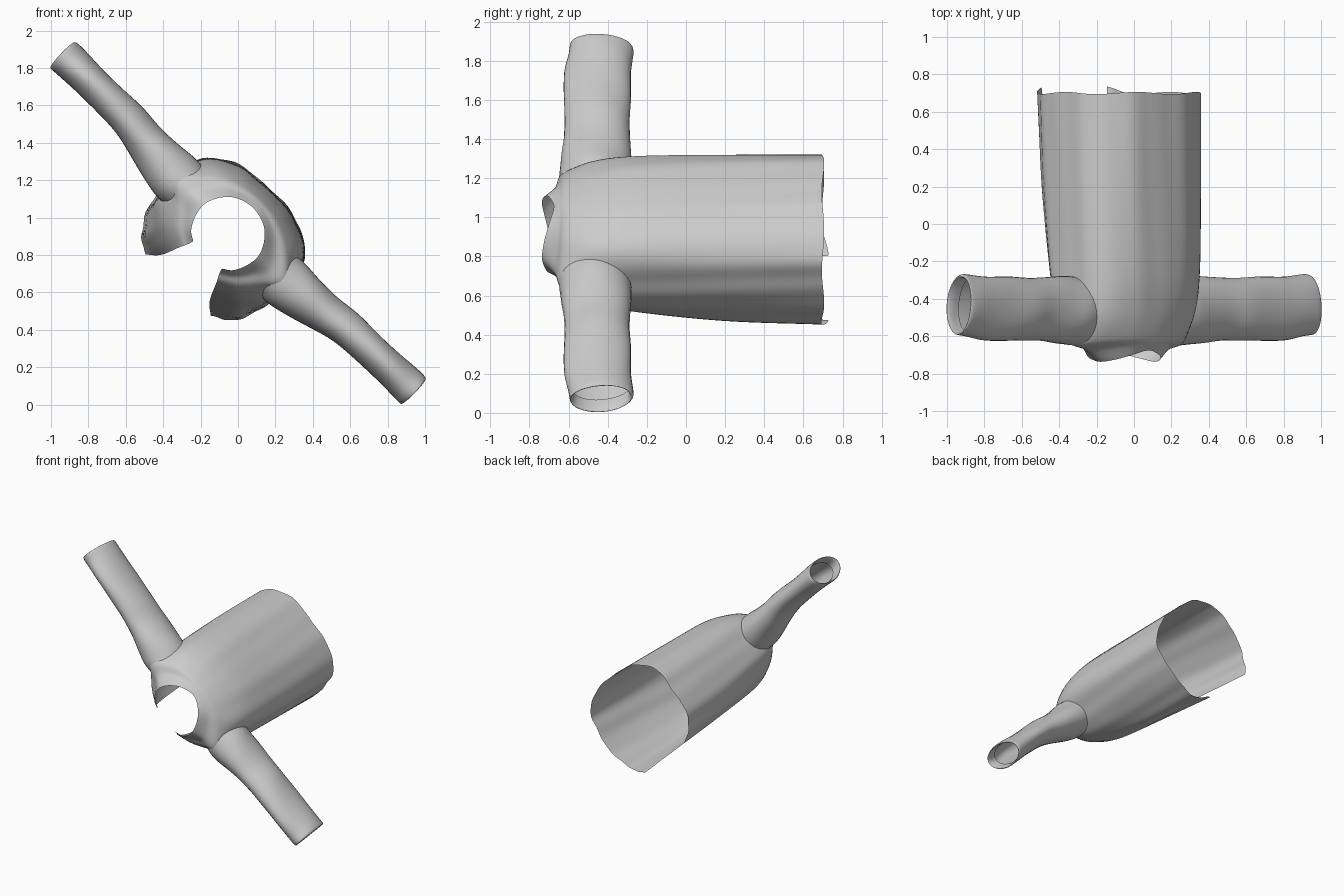
import bpy, bmesh, math
from mathutils import Vector

if "Cube" in bpy.data.objects:
    bpy.data.objects.remove(bpy.data.objects["Cube"])

# garment axes: u runs along the sleeves, v points out of the back, y runs down to the hem
U = Vector((0.722, 0, -0.692))
V = Vector((0.692, 0, 0.722))
C = Vector((0, 0, 0.97))


def place(u, v, y):
    return C + U * u + V * v + Vector((0, y, 0))


def smooth_path(pts, n):
    """Catmull-Rom through pts, n steps per span."""
    out = []
    for i in range(len(pts) - 1):
        a, b = Vector(pts[i]), Vector(pts[i + 1])
        p = Vector(pts[i - 1]) if i else a * 2 - b
        q = Vector(pts[i + 2]) if i + 2 < len(pts) else b * 2 - a
        for k in range(n):
            t = k / n
            out.append(0.5 * (2 * a + (b - p) * t + (2 * p - 5 * a + 4 * b - q) * t * t
                              + (3 * a - p - 3 * b + q) * t ** 3))
    return out + [Vector(pts[-1])]


def sheet(name, rows, closed=False, skip=None):
    """Surface through rows of (u, v, y) points."""
    bm = bmesh.new()
    grid = [[bm.verts.new(place(*p)) for p in r] for r in rows]
    n = len(rows[0])
    for j in range(len(rows) - 1):
        for i in range(n if closed else n - 1):
            k = (i + 1) % n
            pts = (rows[j][i], rows[j][k], rows[j + 1][k], rows[j + 1][i])
            if skip and all(skip(p) for p in pts):
                continue
            bm.faces.new((grid[j][i], grid[j][k], grid[j + 1][k], grid[j + 1][i]))
    bmesh.ops.delete(bm, geom=[v for v in bm.verts if not v.link_faces], context='VERTS')
    bmesh.ops.recalc_face_normals(bm, faces=bm.faces)
    me = bpy.data.meshes.new(name)
    bm.to_mesh(me)
    bm.free()
    for f in me.polygons:
        f.use_smooth = True
    ob = bpy.data.objects.new(name, me)
    bpy.context.collection.objects.link(ob)
    return ob


# half cross-sections from centre back round to the open front edge: y, then (u, v)
halves = [
    (-0.70, [(0, .115), (.10, .09), (.165, .03), (.20, -.05), (.19, -.13), (.155, -.20), (.106, -.235)]),
    (-0.675, [(0, .145), (.13, .115), (.22, .05), (.29, -.055), (.24, -.145), (.18, -.22), (.115, -.265)]),
    (-0.635, [(0, .175), (.16, .15), (.29, .075), (.40, -.055), (.32, -.155), (.23, -.25), (.135, -.305)]),
    (-0.50, [(0, .215), (.18, .195), (.345, .11), (.405, -.055), (.38, -.195), (.28, -.30), (.155, -.355)]),
    (-0.25, [(0, .24), (.20, .22), (.37, .12), (.41, -.055), (.395, -.215), (.30, -.335), (.17, -.39)]),
    (0.20, [(0, .245), (.21, .225), (.378, .12), (.42, -.05), (.40, -.24), (.32, -.38), (.195, -.425)]),
    (0.70, [(0, .25), (.21, .23), (.38, .118), (.42, -.05), (.408, -.25), (.337, -.395), (.24, -.46)]),
]
sections = []
for y, half in halves:
    full = [(-u, v) for u, v in reversed(half)] + half[1:]
    row = []
    for u, v in full:
        dy = 0
        # shoulders slope down to front and back of the ridge
        if y < -.4:
            dy = 0.15 * abs(v + .05)
        # collar stands up at the sides of the neck, hem corners drop
        if y == -0.70:
            dy = 0.17 * abs(v + .03) - 0.04 * min(1, abs(u) / .19)
        if y == 0.70 and v < -.44:
            dy = 0.03
        row.append((u, v, y + dy))
    sections.append(smooth_path(row, 7))

columns = [smooth_path(c, 7) for c in zip(*sections)]
rows = [list(r) for r in zip(*columns)]

# long soft folds down the body
for j, r in enumerate(rows):
    f = max(0, min(1, (j - 10) / 28))
    for i, p in enumerate(r):
        s = 1 + f * (0.008 * math.sin(i * 0.6) + 0.006 * math.sin(i * 1.1 + p.z * 2))
        r[i] = Vector((p.x * s, (p.y + .08) * s - .08, p.z + 0.006 * f * math.sin(i * .4)))


def in_armhole(p):
    return abs(p.x) > .3 and ((p.y + .055) / .12) ** 2 + ((p.z + .45) / .15) ** 2 < 1


sheet("body", rows, skip=in_armhole)

# sleeve rings: u, v centre, y centre, v radius, y radius (last ones turn in at the cuff)
rings = [(.32, -.055, -.468, .14, .18), (.41, -.055, -.465, .145, .183), (.52, -.045, -.46, .13, .18),
         (.66, -.028, -.452, .11, .169), (.80, -.006, -.455, .099, .167), (.95, 0, -.455, .092, .172),
         (1.10, .002, -.45, .092, .170), (1.22, .002, -.437, .097, .165), (1.285, .002, -.434, .098, .163),
         (1.298, .002, -.434, .091, .155), (1.27, .002, -.434, .084, .147), (1.22, .002, -.434, .082, .145)]
for side, name in ((-1, "left_sleeve"), (1, "right_sleeve")):
    tube = []
    for j, (u, v, y, rv, ry) in enumerate(smooth_path(rings, 4)):
        ring = []
        for i in range(32):
            a = math.tau * i / 32
            w = 1 + 0.015 * math.sin(3 * a + j * .5)
            ring.append(Vector((side * (u - .012 * math.sin(a)), v + rv * w * math.cos(a), y + ry * w * math.sin(a))))
        tube.append(ring)
    sheet(name, tube, closed=True)
